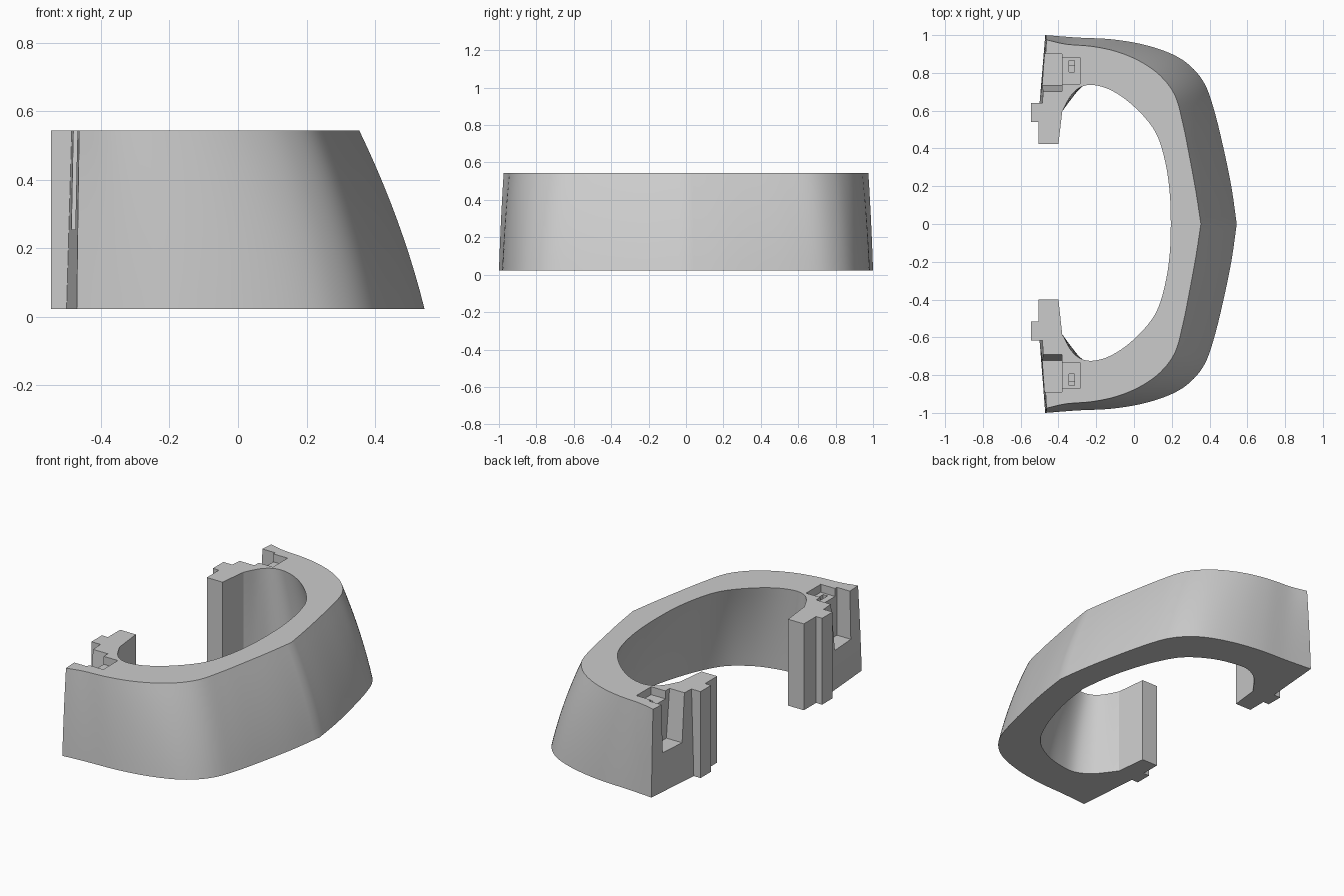
import bpy, bmesh, math
from mathutils import Vector

if "Cube" in bpy.data.objects:
    bpy.data.objects.remove(bpy.data.objects["Cube"], do_unlink=True)

Z0, Z1, LEVELS, STEPS = 0.023, 0.543, 10, 5

grey = bpy.data.materials.new("plain_grey")
grey.use_nodes = True
grey.diffuse_color = (0.6, 0.6, 0.6, 1)
grey.node_tree.nodes["Principled BSDF"].inputs["Base Color"].default_value = (0.6, 0.6, 0.6, 1)

# Half profiles: outer rim at base and top, inner rim at base and top, hook steps
OUTER_BASE = [(.544, 0), (.515, .2), (.474, .4), (.425, .6), (.375, .74), (.3, .835),
              (.2, .9), (.05, .95), (-.12, .978), (-.3, .987), (-.47, 1)]
OUTER_TOP = [(.354, 0), (.328, .17), (.297, .34), (.26, .525), (.217, .68), (.137, .787),
             (.03, .862), (-.09, .912), (-.22, .94), (-.36, .952), (-.463, .975)]
INNER_TOP = [(-.38, .59), (-.335, .672), (-.285, .717), (-.22, .73), (-.13, .706), (-.03, .642),
             (.07, .543), (.13, .445), (.17, .3), (.19, .15), (.195, 0)]
INNER_BASE = [(-.38, .59), (-.33, .658), (-.275, .72), (-.19, .762), (-.09, .757), (.04, .718),
              (.17, .63), (.25, .5), (.31, .34), (.352, .17), (.374, 0)]
TAB = [(-.505, .628), (-.545, .628), (-.545, .528), (-.505, .528), (-.505, .412), (-.4, .412)]


def spline(points):
    """Smooth curve through the points."""
    p = [Vector(q) for q in points]
    p = [2 * p[0] - p[1]] + p + [2 * p[-1] - p[-2]]
    out = []
    for a, b, c, d in zip(p, p[1:], p[2:], p[3:]):
        for i in range(STEPS):
            t = i / STEPS
            out.append(b + (c - a) * t / 2 + (a * 2 - b * 5 + c * 4 - d) * t * t / 2
                       + (b * 3 - a - c * 3 + d) * t ** 3 / 2)
    return out + [p[-2]]


def shifted(points, side, shift):
    return [(x, side * y + shift * min(1, y / .3)) for x, y in points]


def blend(low, high, amount):
    return [a.lerp(b, amount) for a, b in zip(low, high)]


outer_base, outer_top = spline(OUTER_BASE), spline(OUTER_TOP)
inner_base, inner_top = spline(INNER_BASE), spline(INNER_TOP)


def half_section(t, side):
    bulge = .68 * t + .32 * t * t
    root = [(-.5 + .015 * t, .628)]
    return (shifted(blend(outer_base, outer_top, bulge), side, 0)
            + shifted(root + TAB, side, .012)
            + shifted(blend(inner_base, inner_top, bulge), side, .006))


def make_object(name, bm):
    bmesh.ops.recalc_face_normals(bm, faces=bm.faces)
    mesh = bpy.data.meshes.new(name)
    bm.to_mesh(mesh)
    bm.free()
    mesh.materials.append(grey)
    obj = bpy.data.objects.new(name, mesh)
    bpy.context.collection.objects.link(obj)
    return obj


def loft(name, rings):
    bm = bmesh.new()
    loops = [[bm.verts.new(v) for v in ring] for ring in rings]
    n = len(loops[0])
    for lo, hi in zip(loops, loops[1:]):
        for i in range(n):
            j = (i + 1) % n
            bm.faces.new((lo[i], lo[j], hi[j], hi[i]))
    bm.faces.new(loops[0][::-1])
    bm.faces.new(loops[-1])
    return make_object(name, bm)


# Open ring body, leaning and bulging inside and out
rings = []
for k in range(LEVELS + 1):
    t = k / LEVELS
    section = half_section(t, 1) + half_section(t, -1)[-2:0:-1]
    rings.append([(x, y, Z0 + (Z1 - Z0) * t) for x, y in section])
body = loft("ring_body", rings)


def cut(x0, x1, y0, y1, z, side, taper=0):
    """Cut a pocket open at the top; taper slopes its inner side wall."""
    def ring(height, low):
        return [(x, side * y + .005, height) for x, y in
                ((x0, low), (x1, low), (x1, y1), (x0, y1))]
    top = Z1 + .05
    slope = taper * (top - z) / (Z1 - z)
    cutter = loft("pocket_cutter", [ring(z, y0 + taper), ring(top, y0 + taper - slope)])
    cutter.hide_render = True
    mod = body.modifiers.new("pocket", 'BOOLEAN')
    mod.operation, mod.solver, mod.object = 'DIFFERENCE', 'EXACT', cutter
    bpy.context.view_layer.objects.active = body
    bpy.ops.object.modifier_apply(modifier=mod.name)
    bpy.data.objects.remove(cutter, do_unlink=True)


# Latch recesses: deep back pocket, shallow shelf, small stepped slot
for side in (1, -1):
    cut(-.6, -.382, .697, .895, .255, side, taper=.03)
    cut(-.4, -.287, .737, .877, .495, side)
    cut(-.345, -.315, .8, .86, .46, side)
    cut(-.345, -.315, .8, .835, .43, side)

bpy.ops.object.select_all(action='DESELECT')
body.select_set(True)
bpy.context.view_layer.objects.active = body
bpy.ops.object.shade_smooth_by_angle(angle=math.radians(20))
